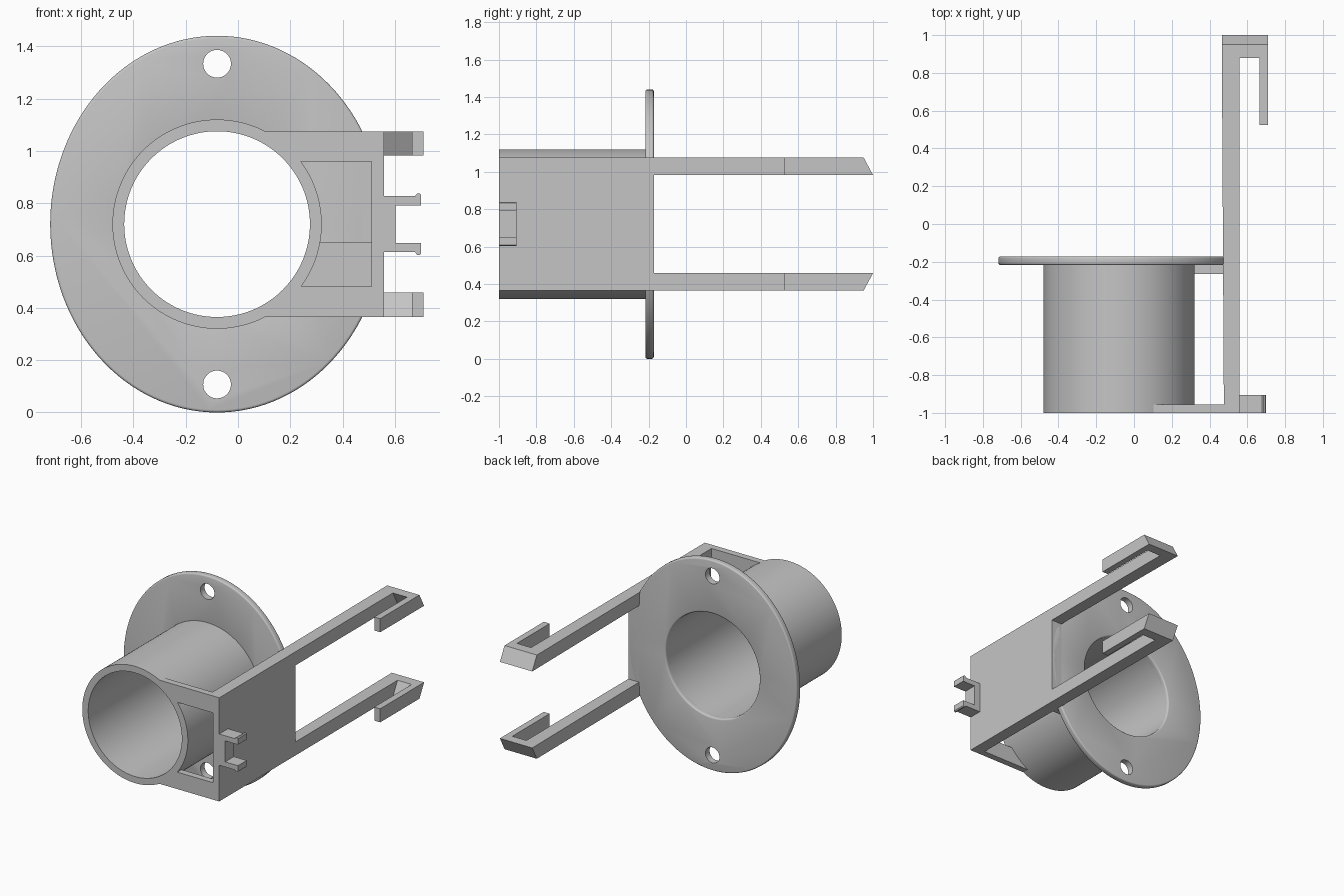
import bpy, bmesh, math
from mathutils import Vector

cube = bpy.data.objects.get("Cube")
if cube:
    bpy.data.objects.remove(cube)

CX, CZ = -0.08, 0.72            # axis of the tube
BORE, OUTER = 0.355, 0.40
FRONT, FLANGE_FRONT, FLANGE_BACK = -1.0, -0.217, -0.172
WALL = 0.045
IN, OUT, HOOK = 0.476, 0.558, 0.71   # side plate inner, outer, and hook outer x

grey = bpy.data.materials.new("light_grey")
grey.use_nodes = True
grey.diffuse_color = (0.56, 0.56, 0.56, 1)
grey.node_tree.nodes["Principled BSDF"].inputs["Base Color"].default_value = grey.diffuse_color


def finish(name, bm):
    bmesh.ops.recalc_face_normals(bm, faces=bm.faces)
    mesh = bpy.data.meshes.new(name)
    bm.to_mesh(mesh)
    bm.free()
    mesh.materials.append(grey)
    ob = bpy.data.objects.new(name, mesh)
    bpy.context.collection.objects.link(ob)
    return ob


def prism(name, pts, lo, hi, axis="x", flip=1):
    """Extrude an outline (heights relative to the tube axis) along x or y."""
    bm = bmesh.new()

    def place(p, d):
        h = CZ + flip * p[1]
        return Vector((d, p[0], h)) if axis == "x" else Vector((p[0], d, h))
    face = bm.faces.new([bm.verts.new(place(p, lo)) for p in pts])
    new = bmesh.ops.extrude_face_region(bm, geom=[face])["geom"]
    step = place((0, 0), hi) - place((0, 0), lo)
    bmesh.ops.translate(bm, vec=step, verts=[v for v in new if isinstance(v, bmesh.types.BMVert)])
    return finish(name, bm)


def box(name, x0, x1, y0, y1, h0, h1):
    return prism(name, [(x0, h0), (x1, h0), (x1, h1), (x0, h1)], y0, y1, "y")


def disc(name, rx, rz, y0, y1, h=0, n=128):
    ring = [(CX + rx * math.cos(2 * math.pi * i / n), h + rz * math.sin(2 * math.pi * i / n))
            for i in range(n)]
    return prism(name, ring, y0, y1, "y")


def bake(ob):
    dg = bpy.context.evaluated_depsgraph_get()
    mesh = bpy.data.meshes.new_from_object(ob.evaluated_get(dg))
    ob.modifiers.clear()
    ob.data = mesh


def cut(ob, *cutters):
    for c in cutters:
        mod = ob.modifiers.new("cut", "BOOLEAN")
        mod.operation, mod.solver, mod.object = "DIFFERENCE", "EXACT", c
        bake(ob)
        bpy.data.objects.remove(c)


def smooth(ob):
    bpy.ops.object.select_all(action="DESELECT")
    ob.select_set(True)
    bpy.context.view_layer.objects.active = ob
    bpy.ops.object.shade_smooth_by_angle(angle=math.radians(35))


def bore(r=BORE):
    return disc("bore_cutter", r, r, -1.2, 0.2)


def pocket():
    return box("pocket_cutter", 0.05, 0.511, -1.2, FLANGE_FRONT, -0.239, 0.239)


# Tube
tube = disc("tube", OUTER, OUTER, FRONT, -0.195)
cut(tube, bore())
smooth(tube)

# Oval flange with softened rims and two screw holes
flange = disc("flange", OUT - CX, CZ, FLANGE_FRONT, FLANGE_BACK)
cut(flange, bore())
bev = flange.modifiers.new("rim", "BEVEL")
bev.width, bev.segments, bev.limit_method = 0.01, 3, "ANGLE"
bev.angle_limit = math.radians(40)
bake(flange)
cut(flange, *[disc("hole_cutter", 0.053, 0.053, -0.5, 0.2, s * 0.613, 48) for s in (1, -1)])
smooth(flange)

# Side plate with its two long arms, the arms thickening slightly to the tips
half = [(FRONT, 0.355), (0.95, 0.355), (1.0, 0.262), (FLANGE_BACK, 0.262)]
plate = prism("side_plate_and_arms", half + [(y, -h) for y, h in reversed(half)], IN, OUT)
for v in plate.data.vertices:
    if v.co.y > 0.9 and v.co.x < 0.5:
        v.co.x = 0.465
cut(plate, pocket())

# Front web framing the opening between tube and plate
web = box("front_web", 0.09, 0.54, FRONT, FRONT + WALL, -0.355, 0.355)
cut(web, bore(0.38), pocket())

# Rib against the flange
rib = box("flange_rib", 0.09, 0.53, -0.265, -0.2, -0.355, -0.07)
cut(rib, bore(0.38))

# Hooks at the arm tips: slanted bridge and return finger
for side, s in (("upper", 1), ("lower", -1)):
    prism(side + "_hook_bridge", [(0.88, 0.355), (0.95, 0.355), (1.0, 0.262), (0.93, 0.262)],
          0.54, HOOK, flip=s)
    prism(side + "_hook_finger", [(0.525, 0.355), (0.95, 0.355), (1.0, 0.262), (0.525, 0.262)],
          HOOK - WALL, HOOK, flip=s)

# Cable clip: base with two prongs ending in small rounded lips
CLIP_BACK = -0.905
box("clip_base", 0.54, 0.603, FRONT, CLIP_BACK, -0.107, 0.107)
for side, s in (("upper", 1), ("lower", -1)):
    prism(side + "_clip_prong", [(0.59, 0.072), (0.70, 0.072), (0.70, 0.112), (0.694, 0.118),
                                 (0.685, 0.118), (0.677, 0.107), (0.59, 0.107)],
          FRONT, CLIP_BACK, "y", s)
